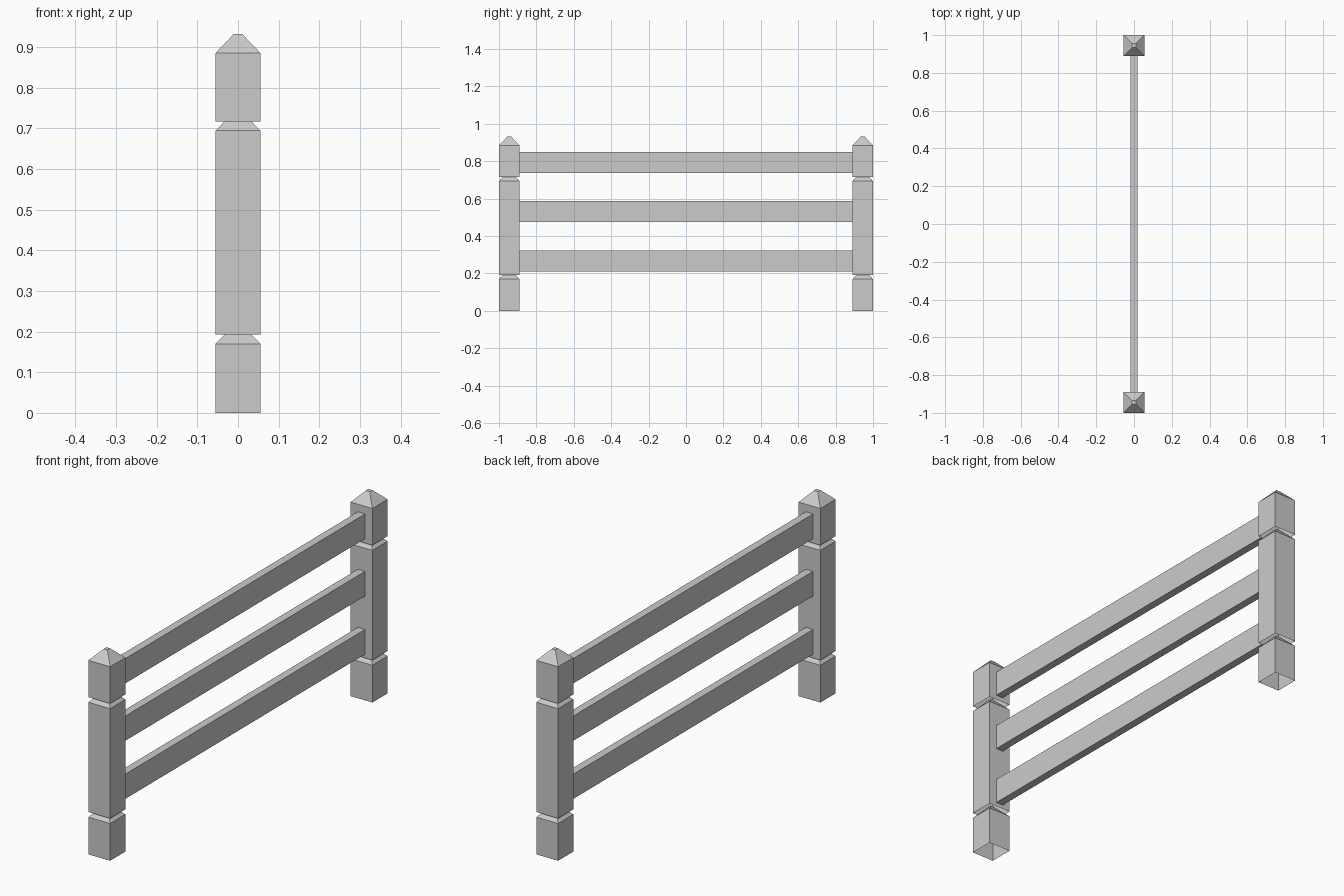
import bpy
import bmesh

cube = bpy.data.objects.get("Cube")
if cube:
    bpy.data.objects.remove(cube, do_unlink=True)

grey = bpy.data.materials.new("light_grey")
grey.use_nodes = True
colour = (0.6, 0.6, 0.6, 1)
grey.diffuse_color = colour
grey.node_tree.nodes["Principled BSDF"].inputs["Base Color"].default_value = colour

HALF = 0.055       # half width of a post
TIP = 0.01         # half width of the flat tip of a cap
CAP = 0.047        # height of a cap
POST_Y = 1 - HALF


def add_object(name, bm):
    bmesh.ops.recalc_face_normals(bm, faces=bm.faces[:])
    mesh = bpy.data.meshes.new(name)
    bm.to_mesh(mesh)
    bm.free()
    mesh.materials.append(grey)
    obj = bpy.data.objects.new(name, mesh)
    bpy.context.collection.objects.link(obj)


def square(bm, half, y, z):
    corners = ((-1, -1), (1, -1), (1, 1), (-1, 1))
    return [bm.verts.new((half * sx, y + half * sy, z)) for sx, sy in corners]


def capped_block(bm, y, bottom, shoulder):
    """Square block, open below, with a blunt pyramid cap."""
    rings = [square(bm, HALF, y, bottom), square(bm, HALF, y, shoulder),
             square(bm, TIP, y, shoulder + CAP)]
    for low, high in zip(rings, rings[1:]):
        for i in range(4):
            j = (i + 1) % 4
            bm.faces.new((low[i], low[j], high[j], high[i]))
    bm.faces.new(rings[-1])


# Posts: three stacked blocks, each cap tucked into the block above
for name, side in (("front_post", -1), ("back_post", 1)):
    bm = bmesh.new()
    for bottom, shoulder in ((0, 0.17), (0.193, 0.694), (0.717, 0.885)):
        capped_block(bm, side * POST_Y, bottom, shoulder)
    add_object(name, bm)

# Rails between the posts
for name, z in (("lower_rail", 0.267), ("middle_rail", 0.532), ("upper_rail", 0.794)):
    bm = bmesh.new()
    bmesh.ops.create_cube(bm, size=1)
    bmesh.ops.scale(bm, vec=(0.036, 2 * (1 - 2 * HALF), 0.113), verts=bm.verts)
    bmesh.ops.translate(bm, vec=(0, 0, z), verts=bm.verts)
    add_object(name, bm)
